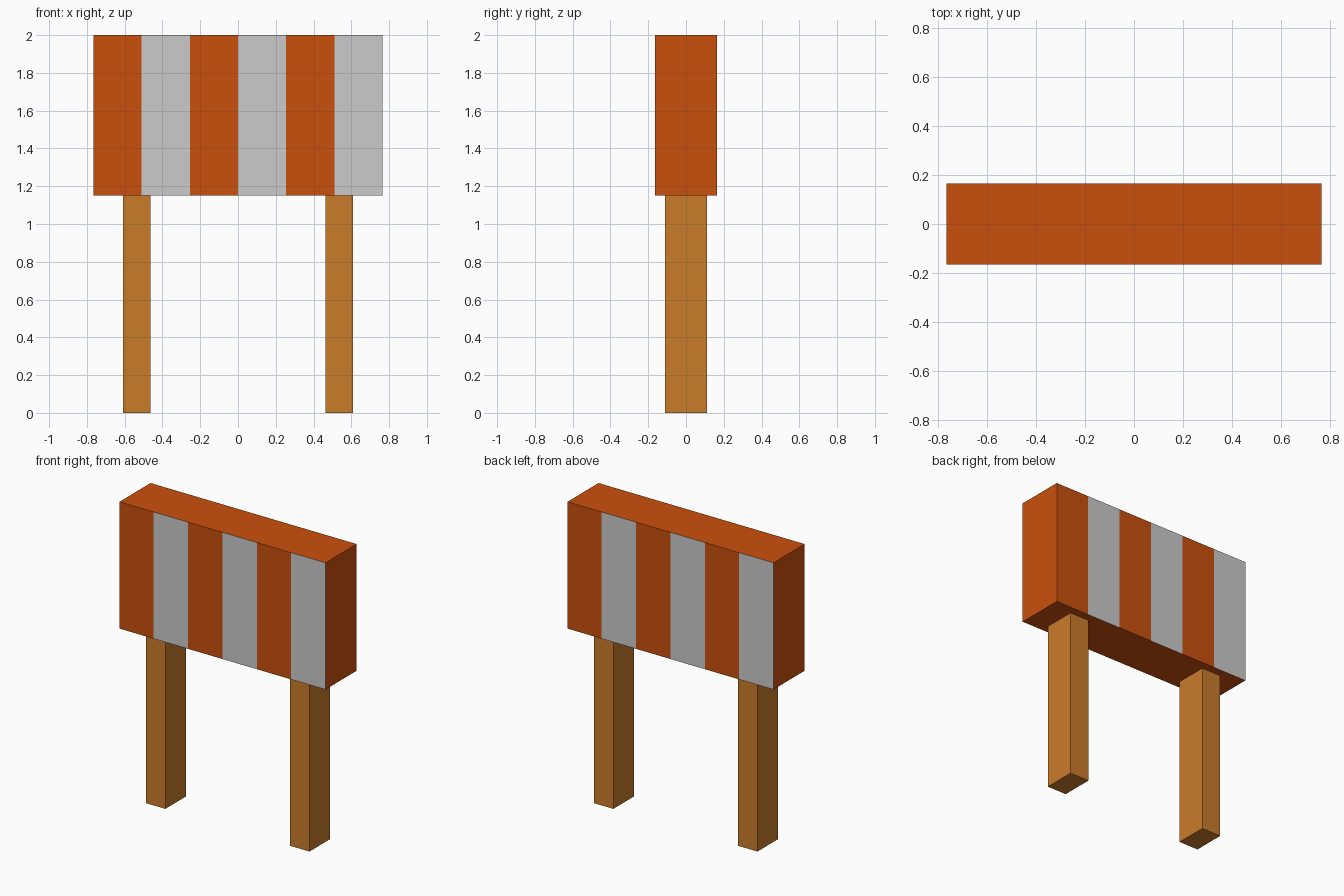
import bpy, bmesh
from mathutils import Matrix, Vector

if "Cube" in bpy.data.objects:
    bpy.data.objects.remove(bpy.data.objects["Cube"])


def material(name, srgb):
    m = bpy.data.materials.new(name)
    lin = [((c / 255 + 0.055) / 1.055) ** 2.4 if c > 10 else c / 255 / 12.92 for c in srgb]
    m.diffuse_color = (*lin, 1)
    m.use_nodes = True
    m.node_tree.nodes["Principled BSDF"].inputs["Base Color"].default_value = m.diffuse_color
    return m


def box(lo, hi):
    lo, hi = Vector(lo), Vector(hi)
    bm = bmesh.new()
    mat = Matrix.Translation((lo + hi) / 2) @ Matrix.Diagonal((*(hi - lo), 1))
    bmesh.ops.create_cube(bm, size=1, matrix=mat)
    return bm


def finish(bm, name, mats):
    mesh = bpy.data.meshes.new(name)
    bm.to_mesh(mesh)
    bm.free()
    for m in mats:
        mesh.materials.append(m)
    obj = bpy.data.objects.new(name, mesh)
    bpy.context.collection.objects.link(obj)
    return obj


orange = material("orange_paint", (202, 80, 13))
wood = material("wood", (202, 124, 43))

# Barrier board, front and back split into six vertical stripes
W, D, STRIPES = 0.765, 0.165, 6
step = 2 * W / STRIPES
bm = box((-W, -D, 1.15), (W, D, 2.0))
for i in range(1, STRIPES):
    bmesh.ops.bisect_plane(bm, geom=bm.verts[:] + bm.edges[:] + bm.faces[:],
                           plane_co=(-W + i * step, 0, 0), plane_no=(1, 0, 0))
bm.normal_update()
# Stripes start orange at each face's own left edge; the rest stays orange
for f in bm.faces:
    if abs(f.normal.y) > 0.5:
        column = int((f.calc_center_median().x + W) / step)
        f.material_index = column % 2 if f.normal.y < 0 else (column + 1) % 2
finish(bm, "striped_board", [orange, None])

# Two wooden posts
for side, name in ((-1, "left_post"), (1, "right_post")):
    x = side * 0.535
    finish(box((x - 0.0725, -0.11, 0), (x + 0.0725, 0.11, 1.15)), name, [wood])
